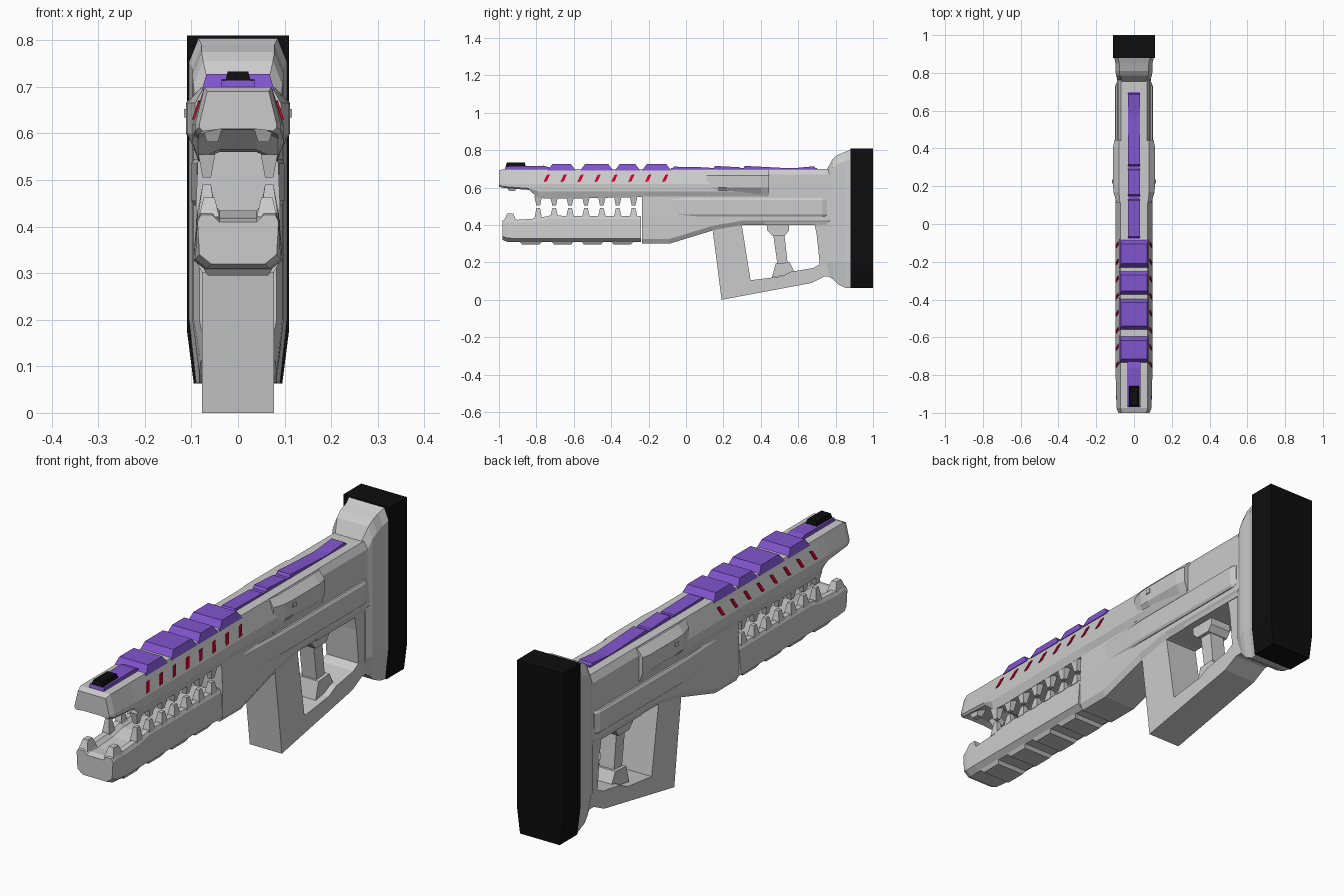
import bpy, bmesh


def mat(name, rgb):
    m = bpy.data.materials.new(name)
    m.diffuse_color = (*rgb, 1)
    return m


PURPLE = mat("purple", (0.22, 0.09, 0.62))
BLACK = mat("black", (0.004, 0.004, 0.004))
RED = mat("red", (0.6, 0.0, 0.025))


def finish(name, bm, material=None):
    bmesh.ops.recalc_face_normals(bm, faces=bm.faces)
    me = bpy.data.meshes.new(name)
    bm.to_mesh(me)
    bm.free()
    ob = bpy.data.objects.new(name, me)
    bpy.context.collection.objects.link(ob)
    if material:
        me.materials.append(material)
    return ob


def add_rings(bm, rings):
    """Skin a list of equal-length closed point rings and cap both ends."""
    vr = [[bm.verts.new(p) for p in r] for r in rings]
    n = len(vr[0])
    for a, b in zip(vr, vr[1:]):
        for i in range(n):
            j = (i + 1) % n
            bm.faces.new((a[i], a[j], b[j], b[i]))
    bm.faces.new(vr[0])
    bm.faces.new(vr[-1])


def loft(name, sections, material=None):
    """Sections are (y, half outline of (x, z) from top to bottom), mirrored in x."""
    bm = bmesh.new()
    add_rings(bm, [[(x, y, z) for x, z in h] + [(-x, y, z) for x, z in reversed(h)]
                   for y, h in sections])
    return finish(name, bm, material)


def add_plate(bm, profile, x0, x1):
    add_rings(bm, [[(x, y, z) for y, z in profile] for x in (x0, x1)])


def plate(name, profile, w, material=None):
    bm = bmesh.new()
    add_plate(bm, profile, -w, w)
    return finish(name, bm, material)


def add_frustum(bm, x, y, z0, z1, base, tip):
    """Tapered block from z0 to z1; base and tip are (half x, half y)."""
    add_rings(bm, [[(x + sx * w[0], y + sy * w[1], z)
                    for sx, sy in ((-1, -1), (1, -1), (1, 1), (-1, 1))]
                   for z, w in ((z0, base), (z1, tip))])


# Upper jaw / barrel shroud
def upper(y, zt, wt, wm, zb, wb, groove=0.02):
    return y, [(wt, zt), (wm, 0.62), (wm, max(0.58, zb + 0.008)), (wb, zb), (0.04, zb + groove)]


loft("upper_jaw", [
    upper(-1.0, 0.69, 0.066, 0.083, 0.605, 0.076, 0.004),
    upper(-0.975, 0.70, 0.072, 0.092, 0.598, 0.084),
    upper(-0.84, 0.70, 0.072, 0.096, 0.588, 0.086),
    upper(-0.79, 0.70, 0.072, 0.098, 0.545, 0.085),
    upper(-0.72, 0.70, 0.072, 0.098, 0.54, 0.085),
    upper(-0.20, 0.70, 0.072, 0.098, 0.55, 0.085),
    upper(0.44, 0.70, 0.072, 0.098, 0.55, 0.085)])

# Side housing behind the barrel
loft("side_housing", [
    (y, [(wt, 0.698), (w, 0.665), (w, 0.60), (0.09, zb)])
    for y, wt, w, zb in ((0.11, 0.074, 0.092, 0.555), (0.17, 0.08, 0.109, 0.575),
                         (0.22, 0.08, 0.112, 0.573), (0.40, 0.08, 0.112, 0.563),
                         (0.445, 0.078, 0.104, 0.56))])
bm = bmesh.new()
for s in (-1, 1):
    add_frustum(bm, s * 0.11, 0.225, 0.634, 0.652, (0.006, 0.011), (0.006, 0.011))
finish("housing_pins", bm)

# Rear receiver, lower frame and side rail
loft("rear_receiver", [(y, [(0.07, 0.70), (0.086, 0.67), (0.086, 0.42), (0.08, 0.40)])
                       for y in (0.42, 0.79)])
loft("lower_frame", [
    (y, [(0.085, 0.57), (0.09, 0.45), (0.09, zb + 0.025), (0.076, zb)])
    for y, zb in ((-0.235, 0.30), (-0.09, 0.30), (0.14, 0.37), (0.31, 0.40), (0.78, 0.40))])
loft("side_rail", [(y, [(w - 0.006, 0.545), (w, 0.535), (w, 0.455), (w - 0.006, 0.445)])
                   for y, w in ((-0.08, 0.088), (0.16, 0.1), (0.73, 0.1), (0.755, 0.09))])

# Lower jaw with a shallow trough between the tooth rows
loft("lower_jaw", [
    (y, [(0.04, zt - 0.015), (0.055, zt), (0.08, zt), (0.087, zt - 0.015),
         (w, zb + 0.02), (w - 0.025, zb)])
    for y, zt, zb, w in ((-0.98, 0.425, 0.32, 0.083), (-0.955, 0.432, 0.31, 0.092),
                         (-0.90, 0.428, 0.308, 0.096), (-0.80, 0.435, 0.308, 0.096),
                         (-0.73, 0.45, 0.308, 0.096), (-0.24, 0.447, 0.308, 0.096))])
bm = bmesh.new()
for y in (-0.83, -0.66, -0.50, -0.34):
    add_frustum(bm, 0, y, 0.312, 0.295, (0.075, 0.06), (0.065, 0.045))
finish("lower_jaw_ridges", bm)

# Teeth rows and front fangs
bm = bmesh.new()
for s in (-1, 1):
    for i in range(7):
        y = -0.79 + i * 0.085
        zl = 0.43 if i == 0 else 0.442
        add_frustum(bm, s * 0.067, y, 0.555, 0.505, (0.018, 0.021), (0.009, 0.010))
        add_frustum(bm, s * 0.067, y, zl, 0.49, (0.018, 0.021), (0.009, 0.010))
    add_frustum(bm, s * 0.062, -0.94, 0.42, 0.462, (0.022, 0.034), (0.012, 0.016))
    add_frustum(bm, s * 0.055, -0.93, 0.615, 0.582, (0.022, 0.032), (0.012, 0.016))
finish("teeth", bm)

# Purple armour blocks and spine
bm = bmesh.new()
for y0, y1 in ((-0.74, -0.59), (-0.565, -0.39), (-0.38, -0.245), (-0.235, -0.08)):
    h = (y1 - y0) / 2
    add_frustum(bm, 0, (y0 + y1) / 2, 0.692, 0.727, (0.078, h), (0.068, h - 0.026))
finish("armour_blocks", bm, PURPLE)
bm = bmesh.new()
add_plate(bm, [(-0.97, 0.695), (-0.965, 0.714), (-0.76, 0.717), (-0.72, 0.705), (-0.72, 0.695)], -0.035, 0.035)
for y0, y1, za, zb in ((-0.08, 0.14, 0.712, 0.708), (0.14, 0.30, 0.716, 0.709), (0.30, 0.58, 0.716, 0.703),
                       (0.55, 0.70, 0.703, 0.714)):
    add_plate(bm, [(y0, 0.692), (y0 + 0.015, za), (y1 - 0.015, zb), (y1, 0.692)], -0.031, 0.031)
add_plate(bm, [(-0.08, 0.692), (-0.08, 0.704), (0.70, 0.704), (0.70, 0.692)], -0.03, 0.03)
finish("spine_strip", bm, PURPLE)

# Front sight
bm = bmesh.new()
add_frustum(bm, 0, -0.91, 0.70, 0.733, (0.03, 0.058), (0.022, 0.048))
finish("front_sight", bm, BLACK)

# Red slashes lying on the sloped upper side faces
bm = bmesh.new()
for s in (-1, 1):
    for i in range(8):
        y = -0.745 + i * 0.0905
        pts = [(y - 0.017, 0.63), (y + 0.001, 0.633), (y + 0.018, 0.671), (y, 0.668)]
        add_rings(bm, [[(s * (0.098 - (z - 0.62) * 0.325 + d), py, z) for py, z in pts]
                       for d in (-0.01, 0.004)])
finish("side_slashes", bm, RED)

# Open grip frame and the strut inside it
plate("grip_frame", [(0.14, 0.39), (0.165, 0.20), (0.19, 0.0), (0.67, 0.09), (0.74, 0.125), (0.82, 0.125),
                     (0.82, 0.42), (0.685, 0.42), (0.70, 0.34), (0.715, 0.19), (0.68, 0.17),
                     (0.56, 0.15), (0.51, 0.125), (0.345, 0.105), (0.295, 0.42)], 0.077)
plate("strut_cap", [(0.43, 0.41), (0.435, 0.37), (0.46, 0.345), (0.53, 0.345), (0.55, 0.37), (0.55, 0.41)], 0.05)
plate("strut", [(0.465, 0.36), (0.49, 0.18), (0.545, 0.18), (0.525, 0.36)], 0.035)
plate("strut_foot", [(0.46, 0.12), (0.48, 0.195), (0.555, 0.20), (0.585, 0.14)], 0.05)

# Shoulder stock and pad
loft("stock", [
    (y, [(w - 0.02, zt), (w, zt - 0.05), (w, 0.20), (w - 0.015, zb)])
    for y, zt, zb, w in ((0.755, 0.70, 0.13, 0.083), (0.785, 0.755, 0.11, 0.095),
                         (0.81, 0.775, 0.085, 0.098), (0.85, 0.79, 0.065, 0.098),
                         (0.885, 0.806, 0.063, 0.106))])
loft("shoulder_pad", [(y, [(0.11, 0.81), (0.11, 0.18), (0.095, 0.063)]) for y in (0.88, 1.0)], BLACK)
